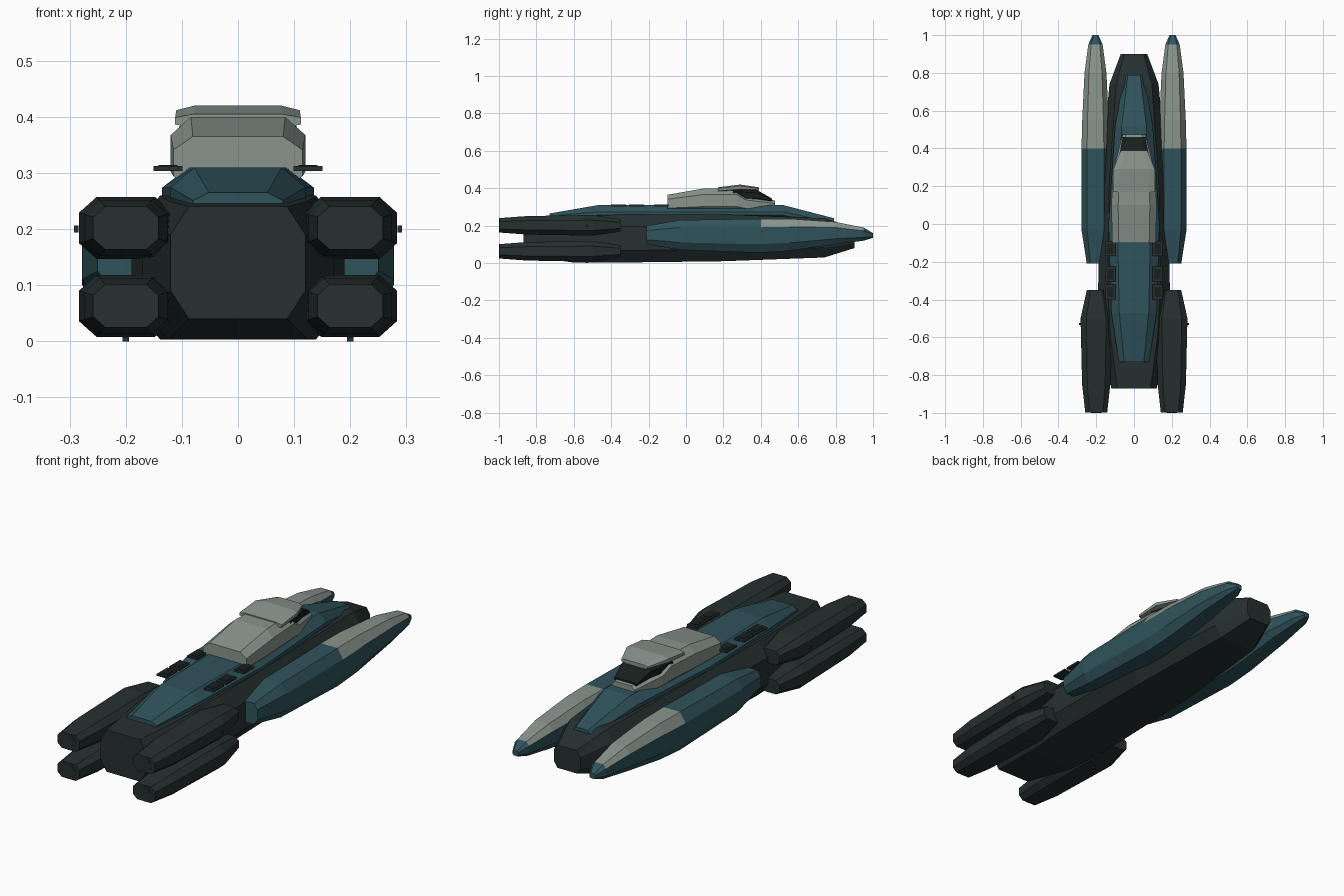
import bpy
import bmesh
from math import radians
from mathutils import Matrix

default_cube = bpy.data.objects.get("Cube")
if default_cube:
    bpy.data.objects.remove(default_cube, do_unlink=True)


def make_material(name, red, green, blue):
    mat = bpy.data.materials.new(name)
    mat.use_nodes = True
    colour = (red, green, blue, 1)
    mat.diffuse_color = colour
    mat.node_tree.nodes["Principled BSDF"].inputs["Base Color"].default_value = colour
    return mat


dark = make_material("dark hull grey", .019, .029, .029)
teal = make_material("teal paint", .029, .087, .106)
pale = make_material("pale grey green", .25, .3, .265)
glass = make_material("black glass", .009, .013, .013)


def finish(name, bm, *materials):
    mesh = bpy.data.meshes.new(name)
    bm.to_mesh(mesh)
    bm.free()
    for mat in materials:
        mesh.materials.append(mat)
    obj = bpy.data.objects.new(name, mesh)
    bpy.context.collection.objects.link(obj)


def chamfered_ring(bm, centre_x, y, wide, low, high, flat, cut):
    """Octagonal cross-section; flat and cut are shares of its width and height."""
    bevel = cut * (high - low)
    side = [(flat * wide, low), (wide, low + bevel), (wide, high - bevel), (flat * wide, high)]
    outline = side + [(-across, up) for across, up in reversed(side)]
    return [bm.verts.new((centre_x + across, y, up)) for across, up in outline]


def loft(name, sections, *materials, centre_x=0, flat=.7, cut=.25, paint_rule=None):
    """Skin a closed body over sections of y, half width, bottom and top."""
    bm = bmesh.new()
    rings = [chamfered_ring(bm, centre_x, *section, flat, cut) for section in sections]
    for ring, following in zip(rings, rings[1:]):
        for index in range(len(ring)):
            previous = index - 1
            bm.faces.new((ring[previous], ring[index], following[index], following[previous]))
    bm.faces.new(rings[0])
    bm.faces.new(rings[-1])
    bmesh.ops.recalc_face_normals(bm, faces=bm.faces)
    if paint_rule:
        for face in bm.faces:
            face.material_index = paint_rule(face)
    finish(name, bm, *materials)


def box(name, centre, size, mat):
    bm = bmesh.new()
    matrix = Matrix.Translation(centre) @ Matrix.Diagonal((*size, 1))
    bmesh.ops.create_cube(bm, size=1, matrix=matrix)
    finish(name, bm, mat)


def disc(name, centre, radius, depth, mat):
    bm = bmesh.new()
    matrix = Matrix.Translation(centre) @ Matrix.Rotation(radians(90), 4, "X")
    bmesh.ops.create_cone(bm, cap_ends=True, segments=24, radius1=radius,
                          radius2=radius, depth=depth, matrix=matrix)
    finish(name, bm, mat)


# Central hull and painted spine
loft("main_hull", [
    (-.87, .12, .04, .24),
    (-.6, .17, .003, .25),
    (-.35, .19, .003, .26),
    (.2, .18, .01, .26),
    (.74, .13, .03, .24),
    (.9, .07, .08, .19)], dark, flat=.73)
loft("spine_deck", [
    (-.73, .08, .23, .265),
    (-.47, .12, .22, .31),
    (0, .135, .22, .31),
    (.52, .1, .22, .31),
    (.79, .05, .18, .24)], teal, flat=.65, cut=.4)

# Cockpit: body, wraparound window and overhanging roof
loft("cockpit_body", [
    (-.1, .115, .27, .365),
    (.1, .12, .27, .4),
    (.27, .11, .27, .4),
    (.32, .1, .27, .36),
    (.475, .06, .27, .335)], pale)
loft("cockpit_window", [
    (.25, .105, .33, .4),
    (.38, .075, .33, .39),
    (.46, .06, .33, .345)], glass)
loft("cockpit_roof", [
    (.17, .112, .38, .405),
    (.29, .11, .387, .42),
    (.39, .07, .387, .405)], pale)

# Half width, half height and spacing shared by the engines
engine_wide, engine_tall, engine_x = .083, .055, .2
engine_taper = [(-.997, .7), (-.85, .9), (-.5, 1), (-.35, .6)]
engine_heights = {"upper": .202, "lower": .063}

pod_x, cap_start, cap_end = .204, .4, .95
pod_sections = [
    (-.21, .046, .1, .2),
    (-.03, .074, .07, .23),
    (cap_start, .074, .055, .237),
    (.55, .07, .065, .237),
    (.8, .058, .1, .22),
    (cap_end, .038, .12, .19),
    (1, .016, .135, .16)]


def pale_cap(face):
    """Upward faces between the cap ends take the second material."""
    along = face.calc_center_median().y
    return int(face.normal.z > .25 and cap_start < along < cap_end)


def engine(label, x, z):
    sections = [(y, engine_wide * scale, z - engine_tall * scale, z + engine_tall * scale)
                for y, scale in engine_taper]
    loft(f"{label}_nacelle", sections, dark, centre_x=x, flat=.63)
    rear = engine_taper[0][0]
    disc(f"{label}_nozzle_ring", (x, rear, z), .038, .004, dark)
    disc(f"{label}_nozzle_core", (x, rear, z), .028, .006, dark)


for label, sign in (("left", 1), ("right", -1)):
    # Side pods with pale upper panels toward the tip
    loft(f"{label}_pod", pod_sections, teal, pale, centre_x=sign * pod_x,
         flat=.6, paint_rule=pale_cap)

    # Stacked engine nacelles
    for level, height in engine_heights.items():
        engine(f"{label}_{level}", sign * engine_x, height)

    # Vent plates along the deck edge, each with a grille
    for place, y in (("front", -.13), ("middle", -.265), ("rear", -.36)):
        box(f"{label}_{place}_vent_plate", (sign * .125, y, .308), (.052, .08, .009), dark)
        box(f"{label}_{place}_vent_grille", (sign * .125, y, .313), (.034, .055, .003), glass)

    # Small marker plates on the nacelles
    box(f"{label}_side_marker", (sign * .288, -.53, .2), (.008, .012, .012), dark)
    box(f"{label}_belly_marker", (sign * engine_x, -.53, .004), (.012, .012, .008), dark)
